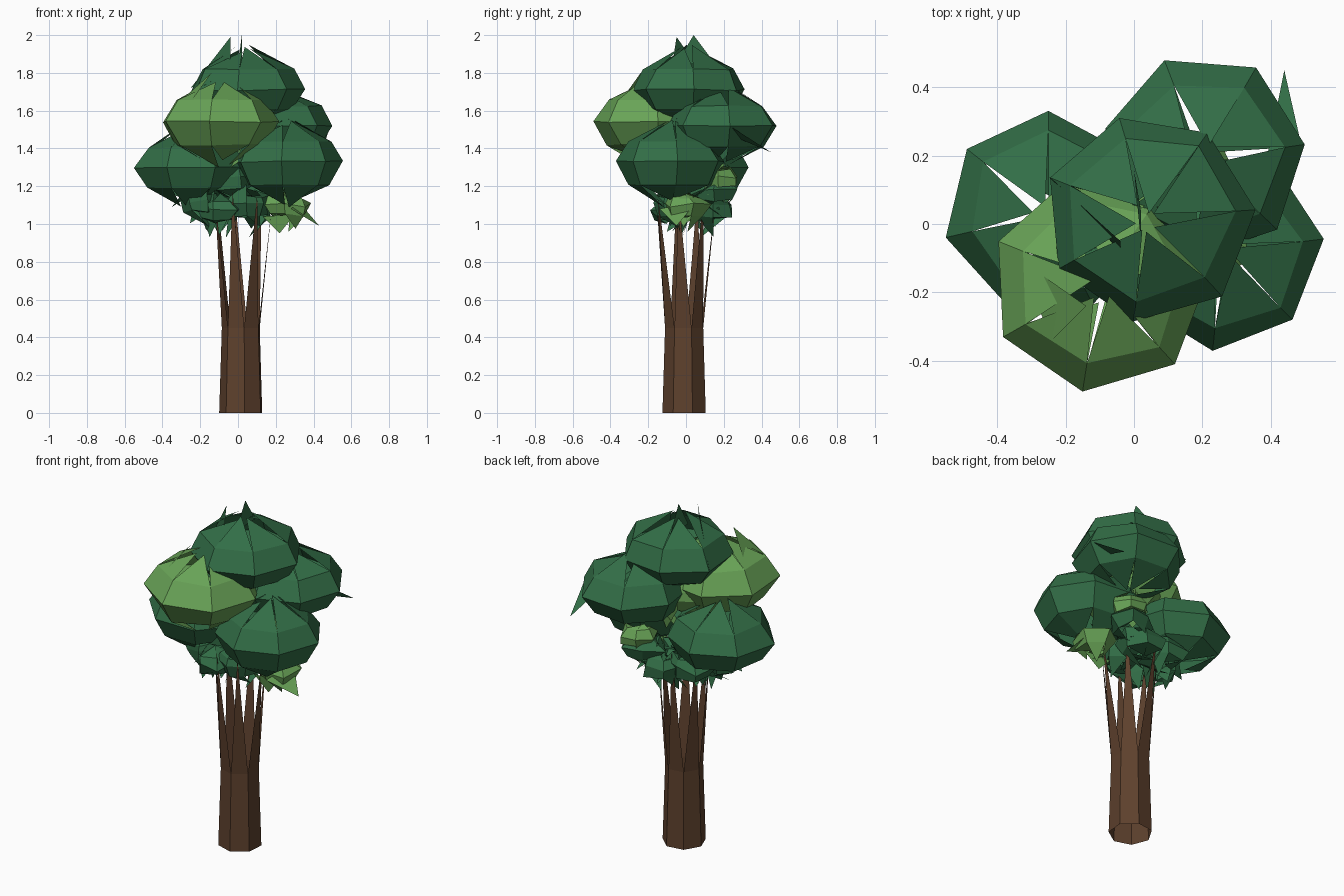
import bpy, bmesh, math, random
from mathutils import Vector

if "Cube" in bpy.data.objects:
    bpy.data.objects.remove(bpy.data.objects["Cube"])

random.seed(4)


def material(name, col):
    m = bpy.data.materials.new(name)
    m.diffuse_color = (*col, 1)
    m.use_nodes = True
    m.node_tree.nodes["Principled BSDF"].inputs["Base Color"].default_value = m.diffuse_color
    return m


BARK = material("bark", (0.11, 0.052, 0.026))
DARK = material("dark_leaf", (0.032, 0.155, 0.062))
LIGHT = material("light_leaf", (0.14, 0.37, 0.095))


def finish(bm, name, mat):
    me = bpy.data.meshes.new(name)
    bm.to_mesh(me)
    bm.free()
    me.materials.append(mat)
    ob = bpy.data.objects.new(name, me)
    bpy.context.collection.objects.link(ob)
    return ob


def ring(bm, c, r, z, n, rot, jit=0.0):
    out = []
    for i in range(n):
        a = math.radians(rot) + math.tau * i / n
        q = r * (1 + random.uniform(-jit, jit))
        out.append(bm.verts.new((c[0] + q * math.cos(a), c[1] + q * math.sin(a),
                                 c[2] + z + r * random.uniform(-jit, jit) * 0.4)))
    return out


def bridge(bm, lo, hi):
    n = len(lo)
    for i in range(n):
        j = (i + 1) % n
        bm.faces.new((lo[i], lo[j], hi[j], hi[i]))


def petals(bm, base, c, r, z, jit, flip=False):
    # Separate triangles closing a ring, leaving narrow gaps between them
    n = len(base)
    for i in range(n):
        a, b = base[i], base[(i + 1) % n]
        mid = (a.co + b.co) / 2 - Vector(c)
        d = Vector((mid.x, mid.y, 0)).normalized() * r
        tip = bm.verts.new(Vector(c) + d + Vector((random.uniform(-jit, jit),
                           random.uniform(-jit, jit), z + random.uniform(-jit, jit))))
        bm.faces.new((b, a, tip) if flip else (a, b, tip))


# Trunk: open seven-sided post, each side running up into a pointed branch
bm = bmesh.new()
c = (0.018, -0.008, 0)
low = ring(bm, c, 0.118, 0, 7, 21)
top = ring(bm, c, 0.104, 0.45, 7, 21)
bridge(bm, low, top)
petals(bm, top, c, 0.155, 1.17, 0.02)
finish(bm, "trunk", BARK)


def clump(name, c, r, up, down, n, rot, mat, jit=0.04):
    bm = bmesh.new()
    r0 = ring(bm, c, r * 0.78, -down * 0.55, n, rot, jit)
    r1 = ring(bm, c, r, 0, n, rot, jit)
    r2 = ring(bm, c, r * 0.79, up * 0.5, n, rot, jit)
    bridge(bm, r0, r1)
    bridge(bm, r1, r2)
    petals(bm, r2, c, r * 0.1, up, r * jit * 1.6)
    petals(bm, r0, c, r * 0.15, -down, r * jit * 2, True)
    return finish(bm, name, mat)


# Large leaf clumps
clump("crown_top", (0.045, 0.02, 1.71), 0.31, 0.22, 0.18, 7, 4, DARK)
clump("crown_front", (-0.10, -0.17, 1.54), 0.315, 0.23, 0.22, 7, -99, LIGHT)
clump("crown_left", (-0.25, 0.03, 1.30), 0.30, 0.21, 0.20, 7, 193, DARK)
clump("crown_back", (0.20, 0.19, 1.52), 0.30, 0.21, 0.20, 7, 111, DARK)
clump("crown_right", (0.26, -0.08, 1.33), 0.29, 0.21, 0.22, 7, 7, DARK)

# Small ragged clumps on the underside and in the core
small = [(-0.20, -0.04, 1.12, 0.12, DARK), (-0.09, -0.07, 1.08, 0.12, DARK),
         (-0.10, 0.10, 1.12, 0.13, DARK), (0.06, 0.13, 1.10, 0.13, DARK),
         (0.06, -0.06, 1.10, 0.12, DARK), (0.15, 0.16, 1.18, 0.12, DARK),
         (0.26, -0.01, 1.10, 0.12, LIGHT), (0.18, 0.18, 1.25, 0.11, LIGHT),
         (-0.05, 0.0, 1.25, 0.15, DARK), (0.0, 0.02, 1.48, 0.16, LIGHT)]
for k, (x, y, z, r, mat) in enumerate(small):
    clump(f"small_clump_{k}", (x, y, z), r, r * 0.7, r * 0.8, 6,
          random.uniform(0, 60), mat, 0.25)


# Stray pointed leaves
def leaf(name, pts, mat):
    bm = bmesh.new()
    bm.faces.new([bm.verts.new(p) for p in pts])
    finish(bm, name, mat)


leaf("leaf_top_left", [(-0.25, 0.14, 1.72), (-0.04, -0.08, 1.80), (-0.04, -0.05, 1.99)], DARK)
leaf("leaf_top", [(0.02, -0.05, 1.85), (0.0, 0.16, 1.84), (0.02, 0.04, 2.0)], DARK)
leaf("leaf_back", [(0.36, 0.05, 1.55), (0.49, 0.23, 1.52), (0.44, 0.45, 1.38)], DARK)
leaf("leaf_front", [(-0.34, -0.10, 1.62), (-0.24, -0.34, 1.66), (-0.14, -0.24, 1.80)], LIGHT)
leaf("leaf_low_right", [(0.28, -0.14, 1.08), (0.32, 0.06, 1.12), (0.43, -0.05, 0.99)], LIGHT)
leaf("leaf_low_front", [(0.13, -0.04, 1.04), (0.30, -0.06, 1.05), (0.22, -0.03, 0.95)], LIGHT)
leaf("leaf_low_left", [(-0.20, -0.05, 1.10), (-0.08, -0.05, 1.08), (-0.15, -0.02, 0.93)], DARK)
leaf("leaf_side_left", [(-0.28, -0.10, 1.18), (-0.24, 0.08, 1.16), (-0.35, -0.02, 1.09)], DARK)
